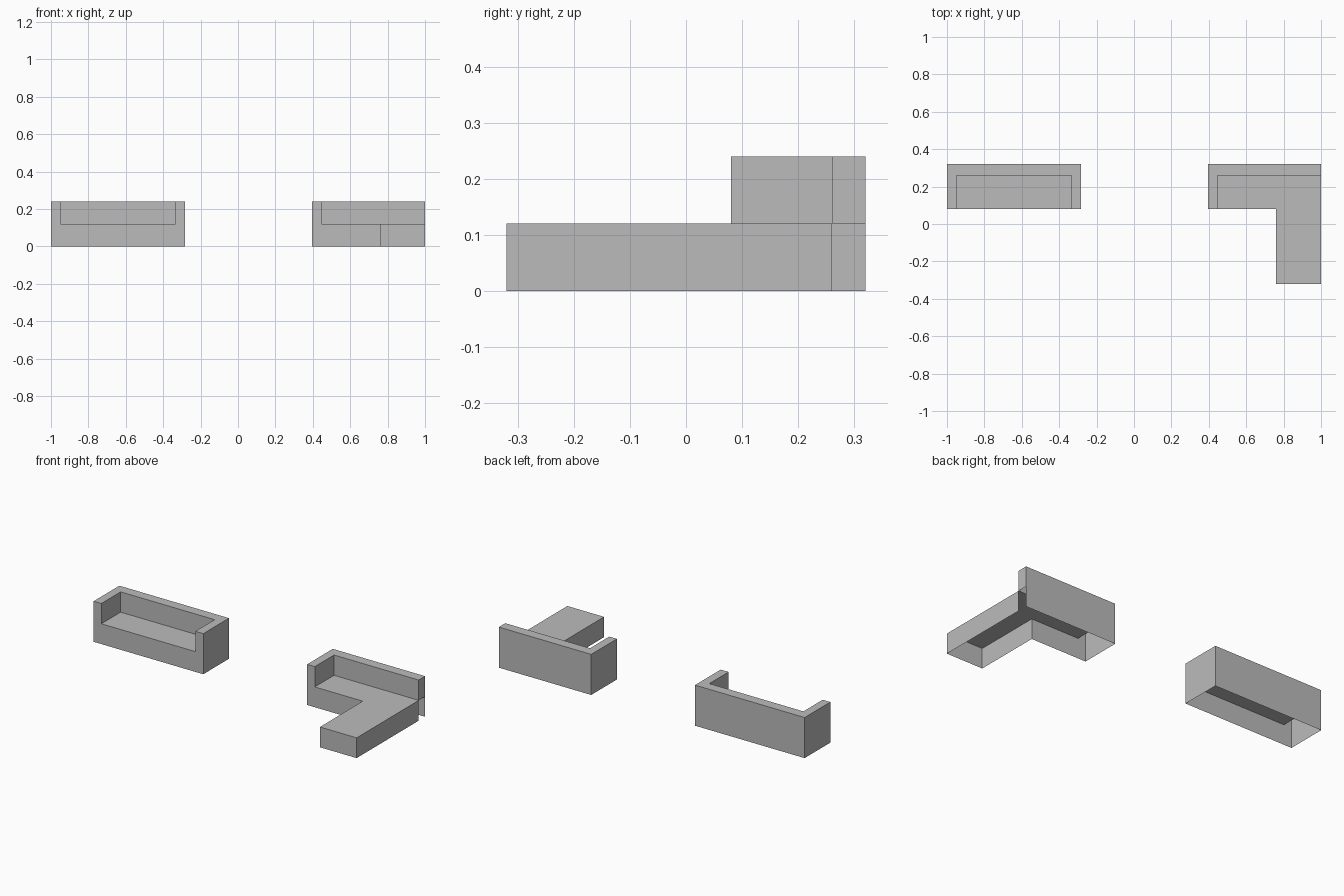
import bpy
import bmesh

if "Cube" in bpy.data.objects:
    bpy.data.objects.remove(bpy.data.objects["Cube"], do_unlink=True)

SEAT_Z, TOP_Z = 0.12, 0.24
FRONT, BACK, BACKREST = 0.08, 0.32, 0.26

grey = bpy.data.materials.new("plain_grey")
grey.use_nodes = True
grey.diffuse_color = (0.5, 0.5, 0.5, 1)
grey.node_tree.nodes["Principled BSDF"].inputs["Base Color"].default_value = (0.5, 0.5, 0.5, 1)


def build(name, outline, z0, z1, walls=True, top=False, closed=True):
    """Thin walls along a counter-clockwise outline, with an optional top face."""
    bm = bmesh.new()
    upper = [bm.verts.new((x, y, z1)) for x, y in outline]
    if walls:
        lower = [bm.verts.new((x, y, z0)) for x, y in outline]
        n = len(outline)
        for i in range(n if closed else n - 1):
            j = (i + 1) % n
            bm.faces.new((lower[i], lower[j], upper[j], upper[i]))
    if top:
        bm.faces.new(upper)
    mesh = bpy.data.meshes.new(name)
    bm.to_mesh(mesh)
    bm.free()
    mesh.materials.append(grey)
    obj = bpy.data.objects.new(name, mesh)
    bpy.context.collection.objects.link(obj)
    return obj


# Straight sofa: open-bottomed base, sunken seat, U-shaped back and arms
left, right = -1.0, -0.283
arm_l, arm_r = -0.95, -0.335
build("sofa_base", [(right, BACK), (left, BACK), (left, FRONT), (right, FRONT)], 0, SEAT_Z)
build("sofa_seat", [(arm_r, BACKREST), (arm_l, BACKREST), (arm_l, FRONT), (arm_r, FRONT)],
      0, SEAT_Z, walls=False, top=True)
build("sofa_back_and_arms",
      [(right, BACK), (left, BACK), (left, FRONT), (arm_l, FRONT),
       (arm_l, BACKREST), (arm_r, BACKREST), (arm_r, FRONT), (right, FRONT)],
      SEAT_Z, TOP_Z, top=True)

# Corner sofa: L-shaped base and seat with a chaise, one arm, open lower back end
left, right, arm, chaise = 0.396, 1.0, 0.446, 0.76
chaise_path = [(chaise, FRONT), (chaise, -BACK), (right, -BACK), (right, BACKREST)]
build("corner_sofa_base", [(right, BACK), (left, BACK), (left, FRONT)] + chaise_path,
      0, SEAT_Z, closed=False)
build("corner_sofa_seat", [(arm, BACKREST), (arm, FRONT)] + chaise_path,
      0, SEAT_Z, walls=False, top=True)
build("corner_sofa_back_and_arm",
      [(right, BACK), (left, BACK), (left, FRONT), (arm, FRONT),
       (arm, BACKREST), (right, BACKREST)],
      SEAT_Z, TOP_Z, top=True)
